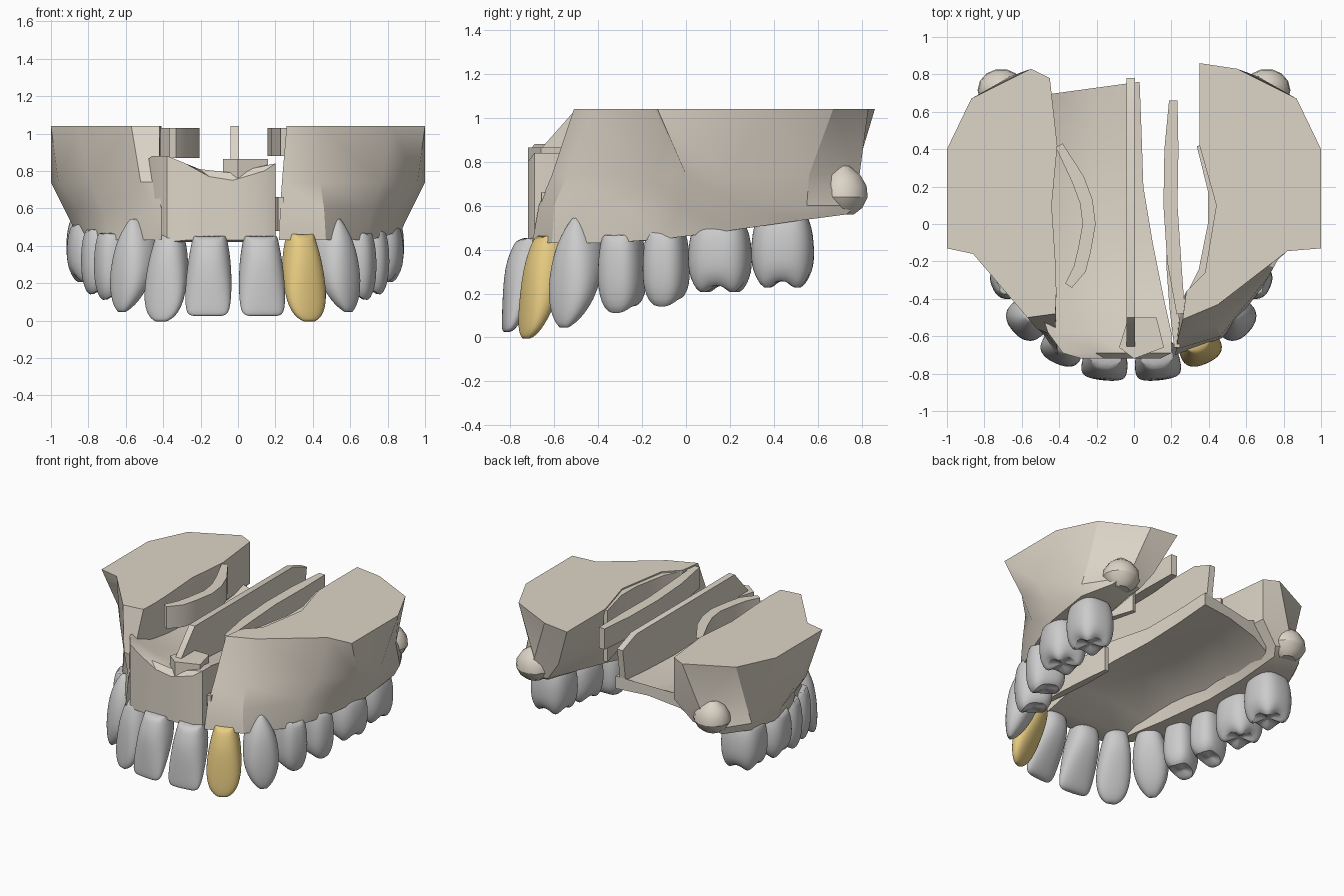
import bpy, bmesh, math
from mathutils import Vector

if "Cube" in bpy.data.objects:
    bpy.data.objects.remove(bpy.data.objects["Cube"])


def material(name, c):
    m = bpy.data.materials.new(name)
    m.diffuse_color = (*c, 1)
    m.use_nodes = True
    m.node_tree.nodes["Principled BSDF"].inputs["Base Color"].default_value = m.diffuse_color
    return m


BONE = material("bone", (0.72, 0.66, 0.57))
ENAMEL = material("enamel", (1.0, 1.0, 0.99))
GOLD = material("gold", (0.80, 0.60, 0.22))


def loft(name, rings, mat, angle=30, subdiv=0):
    """Skin closed rings of equal length and cap both ends."""
    bm = bmesh.new()
    vs = [[bm.verts.new(p) for p in r] for r in rings]
    n = len(rings[0])
    for a, b in zip(vs, vs[1:]):
        for i in range(n):
            j = (i + 1) % n
            bm.faces.new((a[i], a[j], b[j], b[i]))
    caps = [bm.faces.new(vs[0]), bm.faces.new(vs[-1])]
    bmesh.ops.triangulate(bm, faces=caps)
    bmesh.ops.recalc_face_normals(bm, faces=bm.faces)
    me = bpy.data.meshes.new(name)
    bm.to_mesh(me)
    bm.free()
    ob = bpy.data.objects.new(name, me)
    bpy.context.collection.objects.link(ob)
    me.materials.append(mat)
    if subdiv:
        ob.modifiers.new("smooth", 'SUBSURF').levels = subdiv
    bpy.ops.object.select_all(action='DESELECT')
    ob.select_set(True)
    bpy.context.view_layer.objects.active = ob
    bpy.ops.object.shade_smooth_by_angle(angle=math.radians(angle))
    return ob


def alveolar_z(y):
    return 0.43 + 0.13 * max(0, min(1, (y + 0.3) / 1.0)) ** 1.2


# Side blocks of the jaw: horizontal outlines from cut top to tooth-bearing rim
LEVELS = [
    (1.04, [(.26, -.51), (.45, -.43), (.82, -.145), (1, -.13), (1, .40), (.87, .67),
            (.55, .83), (.35, .86), (.35, .42), (.44, .10), (.38, -.26), (.28, -.36)]),
    (0.74, [(.235, -.61), (.44, -.54), (.77, -.19), (.96, .0), (1, .20), (.87, .56),
            (.66, .79), (.48, .77), (.42, .40), (.45, .10), (.38, -.30), (.25, -.42)]),
    (0.60, [(.225, -.67), (.46, -.60), (.72, -.28), (.86, -.02), (.93, .24), (.91, .55),
            (.76, .78), (.58, .75), (.54, .40), (.50, .10), (.42, -.26), (.25, -.50)]),
    (None, [(.22, -.70), (.47, -.61), (.68, -.35), (.785, -.10), (.875, .20), (.885, .52),
            (.80, .73), (.62, .69), (.60, .38), (.56, .10), (.46, -.28), (.25, -.55)]),
]
LEFT_FRONT = {1.04: [(.42, -.48), (.57, -.50), (.86, -.16)],
              0.74: [(.42, -.60), (.52, -.56), (.79, -.22)]}


def side_block(name, s, inner):
    rings = []
    for z, pts in LEVELS:
        if s < 0 and z in LEFT_FRONT:
            pts = LEFT_FRONT[z] + pts[3:7] + [(.45, .78)] + pts[8:10] + [(.42, -.2), (.415, -.36)]
        rings.append([(s * max(x, inner), y, alveolar_z(y) if z is None else z) for x, y in pts])
    loft(name, rings, BONE)


side_block("right_jaw_block", 1, 0.2)
side_block("left_jaw_block", -1, 0.41)

# Rear tuberosity knobs, flowing out of the blocks
for s, side in ((1, "right"), (-1, "left")):
    rings = []
    for z, r in [(.56, .05), (.59, .09), (.64, .115), (.69, .11), (.74, .08), (.78, .03)]:
        rings.append([(s * (.71 + 1.1 * r * math.cos(t)), .715 + r * math.sin(t), z)
                      for t in [math.tau * i / 14 for i in range(14)]])
    loft(side + "_tuberosity", rings, BONE)

# Left palate with front ridge, ending at the open cleft: (y, left x, right x, roof z, floor z)
SECTIONS = [
    (-.72, -.28, .14, .43, .80), (-.69, -.38, .20, .42, .84), (-.58, -.46, .20, .44, .84),
    (-.40, -.52, .16, .53, .79), (-.10, -.58, .10, .60, .76), (.20, -.62, .05, .63, .74),
    (.50, -.62, .04, .65, .75), (.68, -.56, .03, .68, .77)]
rings = []
for y, xl, xr, zp, zt in SECTIONS:
    zb = min(alveolar_z(y) + .02, zp)
    back = .08 if y > .6 else 0
    pts = [(0, zb), (.2, zb + (zp - zb) * .6), (.6, zp), (1, zp),
           (1, zt), (.6, zt - .05), (.3, zt - .03), (0, zt + .04)]
    rings.append([(xl + (xr - xl) * t, y + back * t, z) for t, z in pts])
loft("palate", rings, BONE)

# Nasal spine ledge at the front
loft("nasal_spine", [[(-.08, -.66, z), (.0, -.72, z), (.16, -.66, z), (.12, -.5, z), (-.03, -.5, z)]
                     for z in (.74, .865)], BONE)

# Nasal septum: thin upright plate
profile = [(-.70, .70), (-.66, .86), (-.50, 1.04), (.62, 1.04), (.78, .98), (.74, .70)]
loft("nasal_septum", [[(x, y, z) for y, z in profile] for x in (-.04, .005)], BONE)


def curved_plate(name, path, w, z0, z1):
    """Upright strip of tapering width following a path seen from above."""
    left, right = [], []
    for i, p in enumerate(path):
        a, b = Vector(path[max(i - 1, 0)]), Vector(path[min(i + 1, len(path) - 1)])
        d = (b - a).normalized()
        nrm = Vector((-d.y, d.x)) * w / 2 * (.6 if i in (0, len(path) - 1) else 1)
        left.append(Vector(p) + nrm)
        right.append(Vector(p) - nrm)
    ring = left + right[::-1]
    loft(name, [[(p.x, p.y, z) for p in ring] for z in (z0, z1)], BONE, 40)


# Curled bones inside the nose
curved_plate("left_turbinate", [(-.40, .42), (-.30, .24), (-.255, .12), (-.24, .0), (-.265, -.14),
                                (-.29, -.24), (-.35, -.33)], .07, .87, 1.03)
curved_plate("right_turbinate", [(.21, .66), (.20, .40), (.195, .10), (.215, -.2), (.25, -.48)],
             .075, .88, 1.03)
curved_plate("right_nasal_wall", [(.35, .42), (.42, .18), (.42, .0), (.37, -.25), (.26, -.45)],
             .05, .66, 1.03)
curved_plate("cleft_margin", [(.19, -.05), (.20, -.25), (.215, -.45), (.23, -.66)], .05, .48, .66)

FRONT = {  # crown rings: height fraction, width scale, depth scale
    "incisor": [(-.03, .72, .6), (.03, .76, .8), (.14, .83, .93), (.3, .92, 1), (.55, .99, .78),
                (.78, 1, .5), (.93, .94, .32), (.985, .82, .2), (1, .6, .1)],
    "lateral": [(-.03, .6, .6), (.03, .66, .8), (.14, .77, .93), (.3, .9, 1), (.55, 1, .8),
                (.76, .96, .58), (.9, .76, .4), (.97, .5, .26), (1, .25, .14)],
    "canine": [(-.03, .2, .4), (.03, .36, .62), (.14, .62, .85), (.3, .88, 1), (.55, 1, .9),
               (.74, .92, .7), (.88, .66, .48), (.96, .4, .28), (1, .18, .12)]}
BACK = [(-.05, .78, .78), (.03, .86, .88), (.2, .96, .97), (.45, 1, 1), (.68, .97, .96),
        (.86, .86, .84), (.97, .68, .66), (.92, .4, .38), (.84, .12, .1)]


def tooth(name, kind, x, y, out, w, d, z0, z1, mat):
    """Crown with its tip at z0 and neck at z1, facing outward at angle out."""
    a = math.radians(out)
    v, u = Vector((math.cos(a), math.sin(a))), Vector((-math.sin(a), math.cos(a)))
    front = kind in FRONT
    cusps = {"premolar": 2, "molar": 4}.get(kind, 0)
    rings = []
    for t, sw, sd in FRONT.get(kind, BACK):
        ring = []
        for i in range(24):
            th = math.tau * (i + .5) / 24
            c, s = math.cos(th), math.sin(th)
            e = .85 if front else .75
            c2, s2 = (math.copysign(abs(q) ** e, q) for q in (c, s))
            off = (t - .5) * .10 + (1 - sd) * d * .16 if front else 0
            p = Vector((x, y)) + u * (c2 * sw * w / 2) + v * (s2 * sd * d / 2 + off)
            z = z1 + (z0 - z1) * t
            if cusps and t > .6 and sw > .3:    # valleys between cusps
                phase = math.cos(2 * th) if cusps == 2 else math.cos(4 * th)
                z += .018 * (1 + phase) * min(1, (t - .6) * 4)
                z += .03 * (s < 0) * abs(s) * (cusps == 2) * (t > .8)
            ring.append((p.x, p.y, z))
        rings.append(ring)
    loft(name, rings, mat, 60, 1)


# Tooth row: name, kind, x, y, outward angle, width, depth, tip z, neck z
ROW = [("central_incisor", "incisor", .125, -.735, -84, .25, .22, .025, .44),
       ("lateral_incisor", "lateral", .350, -.655, -66, .235, .20, -.005, .45),
       ("canine", "canine", .530, -.500, -42, .245, .23, .045, .53),
       ("first_premolar", "premolar", .615, -.290, -22, .205, .25, .09, .45),
       ("second_premolar", "premolar", .68, -.090, -15, .205, .26, .12, .47),
       ("first_molar", "molar", .740, .155, -10, .29, .29, .185, .50),
       ("second_molar", "molar", .745, .440, -4, .29, .29, .205, .535)]
for name, kind, x, y, out, w, d, z0, z1 in ROW:
    gold = name == "lateral_incisor"
    tooth("right_" + name, kind, x, y, out, w, d, z0, z1, GOLD if gold else ENAMEL)
    tooth("left_" + name, kind, -x - .03, y, 180 - out, w, d, z0, z1, ENAMEL)
